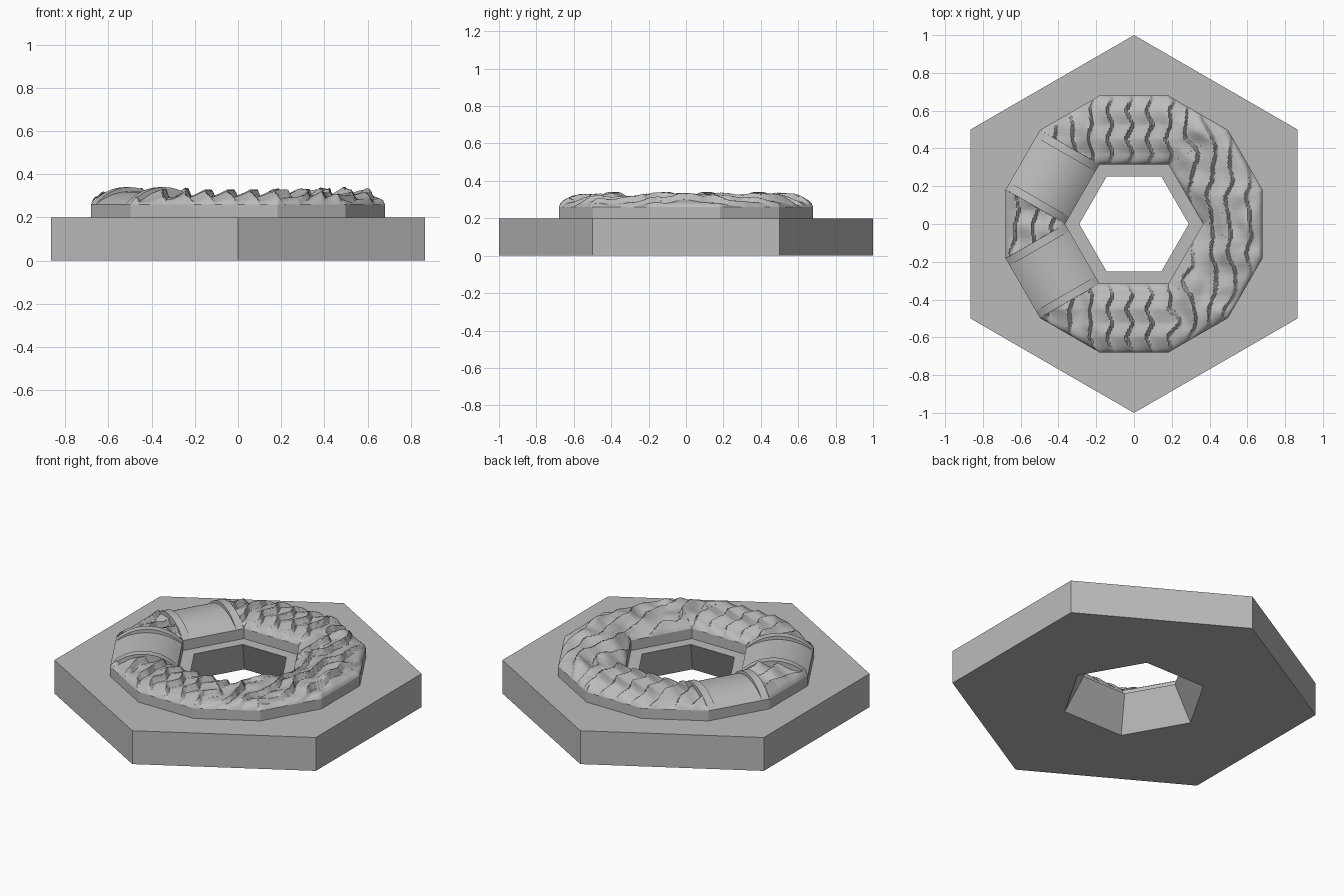
import bpy, bmesh, math
from mathutils import Vector, Matrix, noise

if "Cube" in bpy.data.objects:
    bpy.data.objects.remove(bpy.data.objects["Cube"])

grey = bpy.data.materials.new("stone grey")
grey.use_nodes = True
grey.diffuse_color = (0.5, 0.5, 0.5, 1)
grey.node_tree.nodes["Principled BSDF"].inputs["Base Color"].default_value = (0.5, 0.5, 0.5, 1)

INNER, OUTER, HALF = 0.316, 0.68, 0.182   # ring apothems and half tile width
PLATE_TOP, RING_TOP, PEAK = 0.2, 0.26, 0.34


def finish(name, bm, smooth=None):
    bmesh.ops.remove_doubles(bm, verts=bm.verts, dist=0.0005)
    bmesh.ops.recalc_face_normals(bm, faces=bm.faces)
    mesh = bpy.data.meshes.new(name)
    bm.to_mesh(mesh)
    bm.free()
    mesh.materials.append(grey)
    obj = bpy.data.objects.new(name, mesh)
    bpy.context.collection.objects.link(obj)
    if smooth:
        bpy.ops.object.select_all(action='DESELECT')
        obj.select_set(True)
        bpy.context.view_layer.objects.active = obj
        bpy.ops.object.shade_smooth_by_angle(angle=math.radians(smooth))
    return obj


def polygon(apothem, sides, first_edge, angles, z):
    """Points on a regular polygon's outline at the given directions (degrees)."""
    step = 360 / sides
    points = []
    for a in angles:
        off = (a - first_edge + step / 2) % step - step / 2
        r = apothem / math.cos(math.radians(off))
        points.append((r * math.cos(math.radians(a)), r * math.sin(math.radians(a)), z))
    return points


def loop_solid(name, loops):
    """Closed ring-shaped solid through a cycle of point loops."""
    bm = bmesh.new()
    rows = [[bm.verts.new(p) for p in loop] for loop in loops]
    n = len(rows[0])
    for a, b in zip(rows, rows[1:] + rows[:1]):
        for i in range(n):
            j = (i + 1) % n
            bm.faces.new((a[i], a[j], b[j], b[i]))
    return finish(name, bm)


# Hexagonal plate with a hexagonal hole that widens downward
dirs = [30 * i for i in range(12)]
cos30 = math.cos(math.radians(30))
loop_solid("base_plate", [
    polygon(cos30, 6, 0, dirs, 0),
    polygon(cos30, 6, 0, dirs, PLATE_TOP),
    polygon(0.29 * cos30, 6, 30, dirs, PLATE_TOP),
    polygon(0.4 * cos30, 6, 30, dirs, 0)])

# Raised ring: twelve-sided outside, six-sided inside
ring_dirs = [15 * i for i in range(24)]
loop_solid("raised_ring", [
    polygon(OUTER, 12, 0, ring_dirs, PLATE_TOP - 0.01),
    polygon(OUTER, 12, 0, ring_dirs, RING_TOP),
    polygon(INNER, 6, 30, ring_dirs, RING_TOP),
    polygon(INNER, 6, 30, ring_dirs, PLATE_TOP - 0.01)])


def tile_point(angle, u, v):
    """Point on a square tile (odd multiples of 30) or a triangular one."""
    inner = Vector((INNER, HALF)) if angle % 60 else Vector((2 * HALF, 0))
    a = inner.lerp(Vector((OUTER, HALF)), v)
    side = a.y * (2 * u - 1)
    return Matrix.Rotation(math.radians(angle), 2) @ Vector((a.x, side))


def arch(v, peak):
    """Circular arc rising from the ring over its radial width."""
    span = (OUTER - INNER) / 2
    rise = peak - RING_TOP
    radius = (span ** 2 + rise ** 2) / (2 * rise)
    return peak - radius + math.sqrt(radius ** 2 - ((2 * v - 1) * span) ** 2)


def zigzag(t):
    return abs(t % 1 - 0.5) * 2


def terrain_height(x, y, v):
    """Ridges with one steep side, straight in the middle, wild at the right."""
    wild = min(1, max(0, (abs(x) - 0.14) / 0.12))
    wobble = noise.noise(Vector((x * 4, y * 5, 3)))
    bend = 0.035 * zigzag(y / 0.15) * (1 - 0.6 * wild) + 0.07 * wild * wobble
    t = ((x + bend) / 0.105) % 1
    saw = t ** 1.4 if t < 0.88 else (1 - t) / 0.12 * 0.84
    relief = 0.42 + 0.55 * saw + 0.3 * wild * noise.noise(Vector((x * 9, y * 9, 1)))
    edge = min(1, (4 * v * (1 - v)) ** 0.55 * 1.1)
    return RING_TOP + (PEAK - RING_TOP) * edge * min(1, max(0.05, relief))


def terrain(name, angles, steps=44):
    bm = bmesh.new()
    for angle in angles:
        rows = []
        for j in range(steps + 1):
            v = j / steps
            row = []
            for i in range(steps + 1):
                p = tile_point(angle, i / steps, v)
                row.append(bm.verts.new((p.x, p.y, terrain_height(p.x, p.y, v))))
            rows.append(row)
        for a, b in zip(rows, rows[1:]):
            for i in range(steps):
                bm.faces.new((a[i], a[i + 1], b[i + 1], b[i]))
    return finish(name, bm, 40)


# Rocky ground tiles
terrain("right_ground", [300, 330, 0, 30, 60])
terrain("back_ground", [90, 120])
terrain("front_ground", [240, 270])
terrain("left_ground", [180])


def vault(name, angle, u0, u1, peak, segments=20):
    """Arched slab across the ring, between two positions along the tile."""
    bm = bmesh.new()
    ends = []
    for u in (u0, u1):
        row = []
        for i in range(segments + 1):
            v = i / segments
            p = tile_point(angle, u, v)
            row.append(bm.verts.new((p.x, p.y, arch(v, peak))))
        ends.append(row)
        bm.faces.new(row)
    a, b = ends
    for i in range(segments):
        bm.faces.new((a[i], a[i + 1], b[i + 1], b[i]))
    bm.faces.new((a[0], b[0], b[-1], a[-1]))
    return finish(name, bm, 30)


# Two barrel vaults with a raised rib at each end
for label, angle in (("back", 150), ("front", 210)):
    vault(label + "_vault", angle, 0.1, 0.9, PEAK - 0.02)
    vault(label + "_vault_rib_first", angle, 0, 0.12, PEAK)
    vault(label + "_vault_rib_second", angle, 0.88, 1, PEAK)
